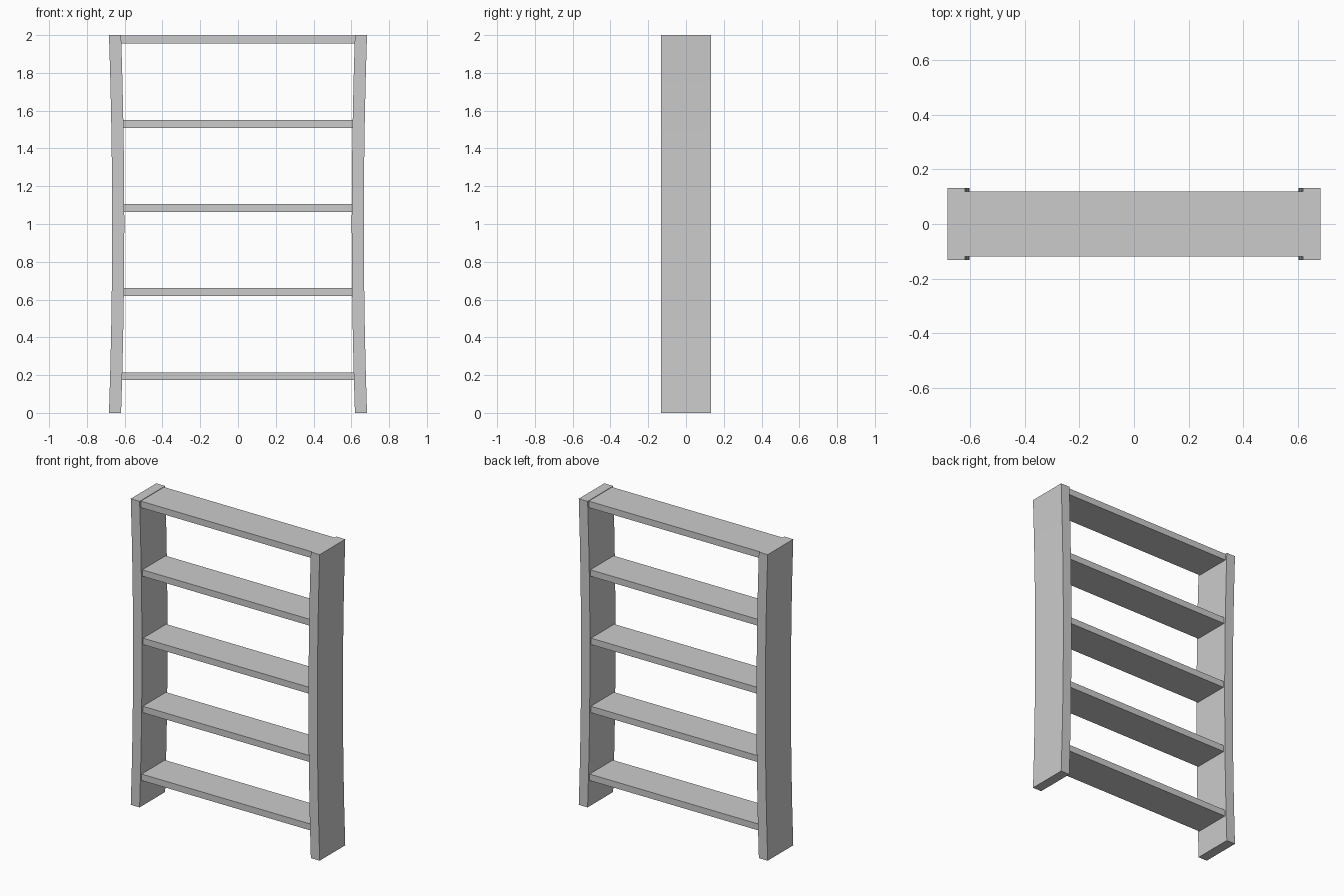
import bpy, bmesh

if "Cube" in bpy.data.objects:
    bpy.data.objects.remove(bpy.data.objects["Cube"])

H = 2.0            # overall height
POST_Y = 0.132     # half depth of the side posts
SHELF_Y = 0.12     # half depth of the shelves
SEGMENTS = 8       # straight runs along each bowed post


def inner_x(z):
    """Inner face of a post, bowed inward at mid height."""
    return 0.602 + 0.017 * (z - 1.0) ** 2


def extrude_profile(name, points, half_depth):
    """Close an x-z profile and extrude it along y."""
    bm = bmesh.new()
    face = bm.faces.new([bm.verts.new((x, -half_depth, z)) for x, z in points])
    result = bmesh.ops.extrude_face_region(bm, geom=[face])
    verts = [v for v in result["geom"] if isinstance(v, bmesh.types.BMVert)]
    bmesh.ops.translate(bm, verts=verts, vec=(0, 2 * half_depth, 0))
    bmesh.ops.recalc_face_normals(bm, faces=bm.faces)
    mesh = bpy.data.meshes.new(name)
    bm.to_mesh(mesh)
    bm.free()
    obj = bpy.data.objects.new(name, mesh)
    bpy.context.collection.objects.link(obj)
    return obj


# Bowed side posts
levels = [H * i / SEGMENTS for i in range(SEGMENTS + 1)]
for name, side in (("left_post", -1), ("right_post", 1)):
    inner = [(side * inner_x(z), z) for z in levels]
    outer = [(side * (inner_x(z) + 0.064), z) for z in reversed(levels)]
    extrude_profile(name, inner + outer, POST_Y)

# Shelves, ends let slightly into the posts
for i in range(5):
    bottom = 0.173 + 0.4455 * i
    top = bottom + 0.042
    x = inner_x((bottom + top) / 2) + 0.005
    extrude_profile(f"shelf_{i + 1}",
                    [(-x, bottom), (x, bottom), (x, top), (-x, top)], SHELF_Y)
